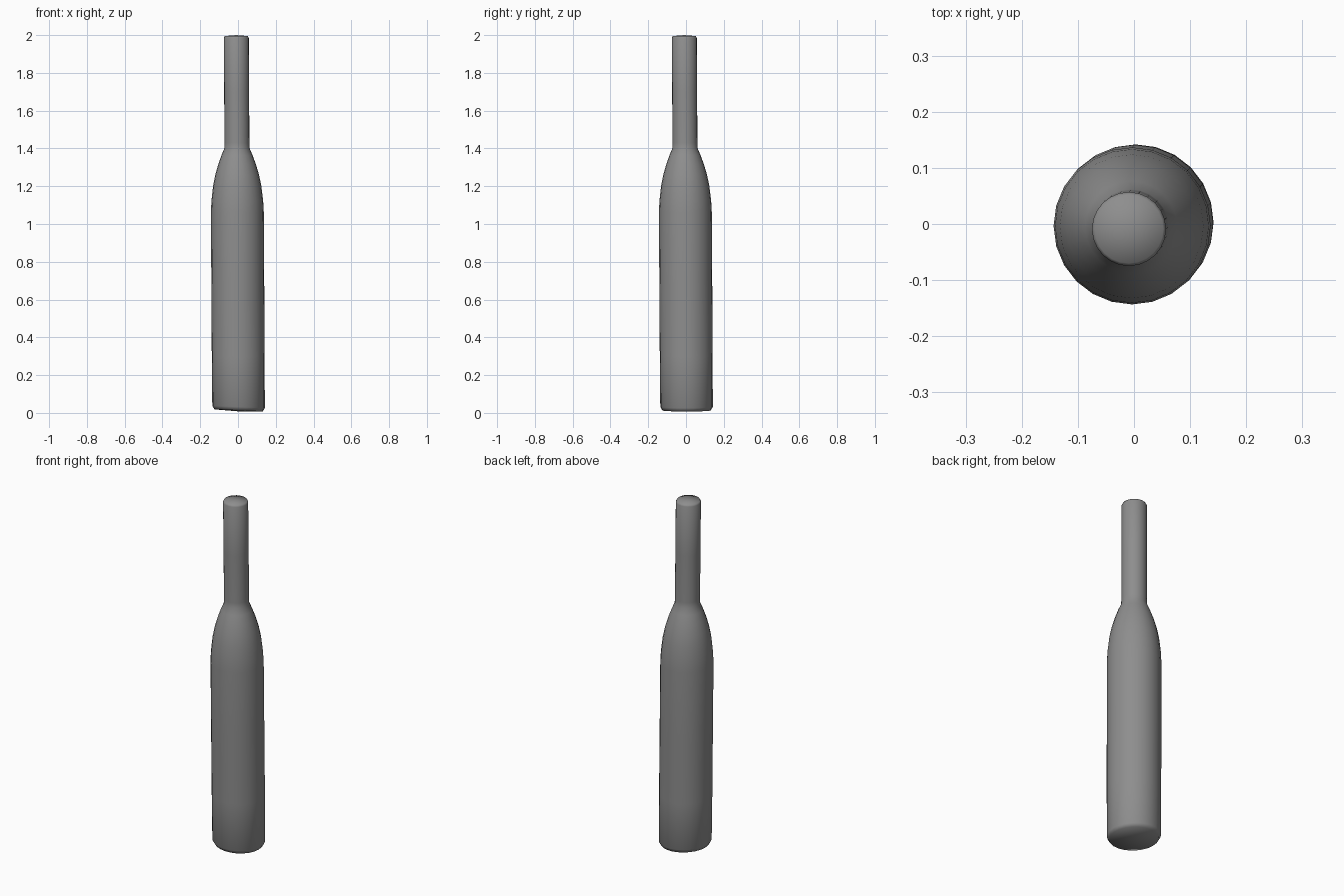
import bpy, bmesh, math

if "Cube" in bpy.data.objects:
    bpy.data.objects.remove(bpy.data.objects["Cube"])

SEGMENTS = 24

# Bottle profile from base to mouth: (radius, height)
PROFILE = [
    (0.128, 0.007), (0.139, 0.026), (0.140, 0.30),
    (0.140, 0.70), (0.140, 1.06), (0.137, 1.12), (0.128, 1.20),
    (0.116, 1.26), (0.100, 1.315), (0.082, 1.365), (0.067, 1.40),
    (0.066, 1.43), (0.066, 1.70), (0.066, 1.985), (0.061, 1.995),
]


def lean(z):
    """Slight lean of the axis towards the neck."""
    return 0.003 - 0.006 * z


def base_tilt(x, z):
    """The base is a little higher on the left side."""
    return max(0.0, 0.006 - 0.045 * x) if z < 0.05 else 0.0


def lathe(name, profile):
    bm = bmesh.new()
    rings = []
    for r, z in profile:
        ring = []
        for i in range(SEGMENTS):
            a = 2 * math.pi * i / SEGMENTS
            x, y = r * math.cos(a), r * math.sin(a)
            ring.append(bm.verts.new((x + lean(z), y + lean(z), z + base_tilt(x, z))))
        rings.append(ring)
    for low, high in zip(rings, rings[1:]):
        for i in range(SEGMENTS):
            j = (i + 1) % SEGMENTS
            bm.faces.new((low[i], low[j], high[j], high[i]))
    # Closed base and slightly domed top
    for ring, z, flip in ((rings[0], 0.008, True), (rings[-1], 2.0, False)):
        centre = bm.verts.new((lean(z), lean(z), z))
        for i in range(SEGMENTS):
            a, b = ring[i], ring[(i + 1) % SEGMENTS]
            bm.faces.new((b, a, centre) if flip else (a, b, centre))
    bmesh.ops.recalc_face_normals(bm, faces=bm.faces)
    mesh = bpy.data.meshes.new(name)
    bm.to_mesh(mesh)
    bm.free()
    obj = bpy.data.objects.new(name, mesh)
    bpy.context.collection.objects.link(obj)
    return obj


# Bottle body, shoulder and neck in one piece, smooth all over
bottle = lathe("bottle", PROFILE)
bpy.context.view_layer.objects.active = bottle
bottle.select_set(True)
bpy.ops.object.shade_smooth()

# Dark grey surface
dark_grey = bpy.data.materials.new("dark_grey")
dark_grey.diffuse_color = (0.27, 0.27, 0.27, 1.0)
dark_grey.use_nodes = True
dark_grey.node_tree.nodes["Principled BSDF"].inputs["Base Color"].default_value = dark_grey.diffuse_color
bottle.data.materials.append(dark_grey)
